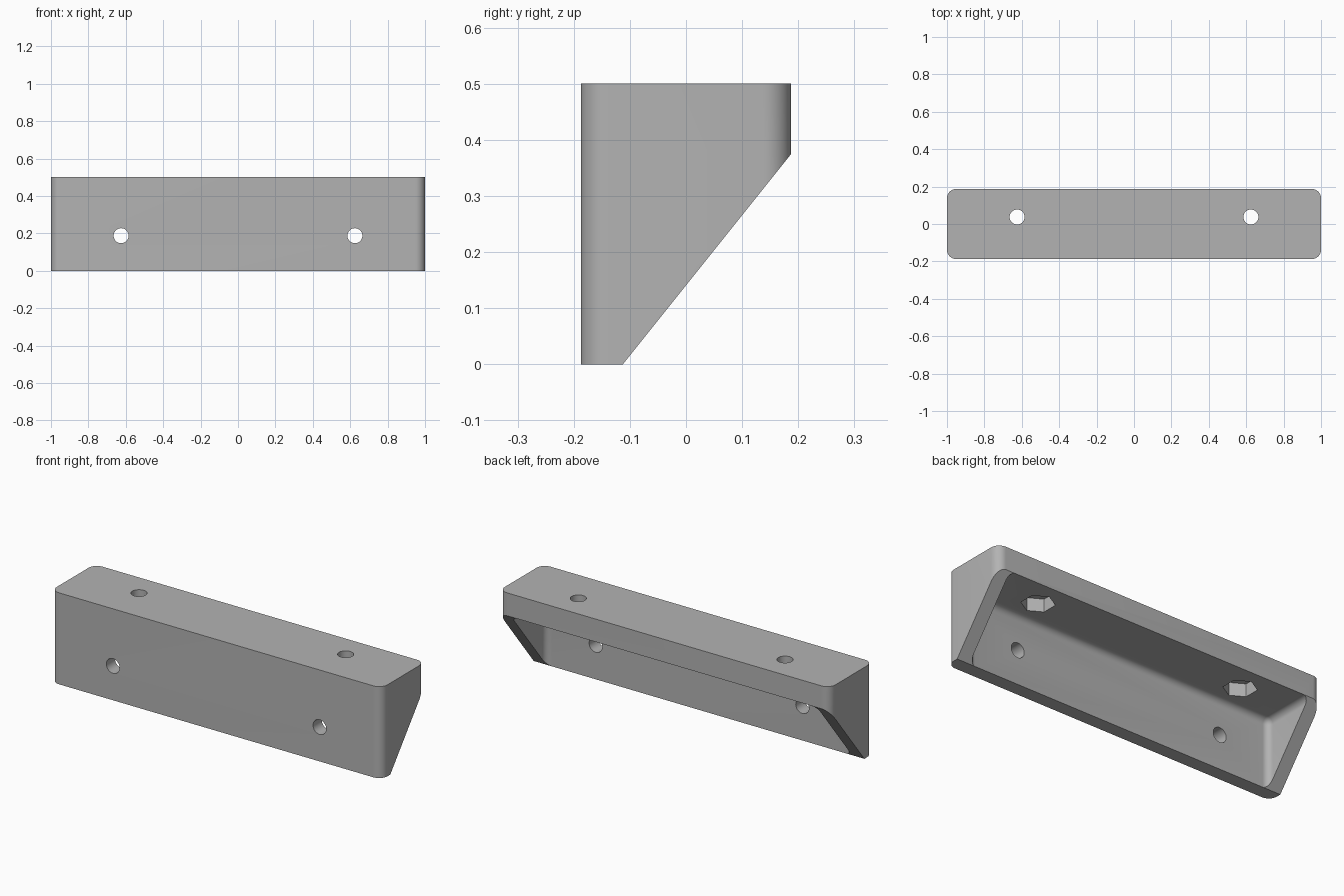
import bpy, bmesh, math
from mathutils import Matrix, Vector

old = bpy.data.objects.get("Cube")
if old:
    bpy.data.objects.remove(old, do_unlink=True)

WIDTH, DEPTH, HEIGHT = 2.0, 0.375, 0.5
WALL = 0.075
CEILING = 0.375          # underside of the top plate
HOLE_X, HOLE_R = 0.625, 0.04
FRONT, BACK = -DEPTH / 2, DEPTH / 2

grey = bpy.data.materials.new("plain_grey")
grey.use_nodes = True
grey.diffuse_color = (0.45, 0.45, 0.45, 1)
grey.node_tree.nodes["Principled BSDF"].inputs["Base Color"].default_value = grey.diffuse_color


def box(bm, low, high):
    low, high = Vector(low), Vector(high)
    size = Matrix.Diagonal((*(high - low), 1))
    bmesh.ops.create_cube(bm, size=1, matrix=Matrix.Translation((low + high) / 2) @ size)


def round_edges(bm, edges, radius, segments=10):
    bmesh.ops.bevel(bm, geom=edges, offset=radius, segments=segments, profile=0.5,
                    affect='EDGES', clamp_overlap=True)


def make_object(name, bm):
    bmesh.ops.recalc_face_normals(bm, faces=bm.faces)
    mesh = bpy.data.meshes.new(name)
    bm.to_mesh(mesh)
    bm.free()
    mesh.materials.append(grey)
    obj = bpy.data.objects.new(name, mesh)
    bpy.context.collection.objects.link(obj)
    return obj


def prism_cutter(name, sides, radius, length, matrix):
    bm = bmesh.new()
    bmesh.ops.create_cone(bm, cap_ends=True, segments=sides, radius1=radius,
                          radius2=radius, depth=length, matrix=matrix)
    return make_object(name, bm)


# Body: block with rounded upright corners and a sloping underside
bm = bmesh.new()
box(bm, (-WIDTH / 2, FRONT, 0), (WIDTH / 2, BACK, HEIGHT))
upright = [e for e in bm.edges if abs(e.verts[0].co.z - e.verts[1].co.z) > 0.1]
round_edges(bm, upright, 0.05)
slope_normal = Vector((0, CEILING, -(DEPTH - WALL)))
cut = bmesh.ops.bisect_plane(bm, geom=bm.verts[:] + bm.edges[:] + bm.faces[:],
                             plane_co=(0, BACK, CEILING), plane_no=slope_normal,
                             clear_outer=True)
rim = [e for e in cut["geom_cut"] if isinstance(e, bmesh.types.BMEdge)]
bmesh.ops.edgeloop_fill(bm, edges=[e for e in rim if e.is_boundary])
bracket = make_object("bracket", bm)

# Hollow: soft-cornered space behind the front wall, open at the slope
bm = bmesh.new()
box(bm, (WALL - WIDTH / 2, FRONT + WALL, -0.3), (WIDTH / 2 - WALL, BACK + 0.3, CEILING))
round_edges(bm, bm.edges[:], 0.035, 8)
cutters = [make_object("hollow_cutter", bm)]

# Screw holes through the front and top, with nut pockets under the top
turn = Matrix.Rotation(math.pi / 2, 4, 'X')
for side in (-1, 1):
    x = side * HOLE_X
    front_spot = Matrix.Translation((x, FRONT, 0.1875)) @ turn
    top_spot = Matrix.Translation((x, 0.0375, HEIGHT))
    pocket_spot = Matrix.Translation((x, 0.0375, CEILING))
    cutters += [
        prism_cutter("front_hole_cutter", 40, HOLE_R, 0.3, front_spot),
        prism_cutter("top_hole_cutter", 40, HOLE_R, 0.4, top_spot),
        prism_cutter("nut_pocket_cutter", 6, 0.083, 0.14, pocket_spot),
    ]

for cutter in cutters:
    cutter.hide_render = True
    mod = bracket.modifiers.new(cutter.name, 'BOOLEAN')
    mod.operation = 'DIFFERENCE'
    mod.solver = 'EXACT'
    mod.object = cutter

# Apply the cuts, remove the cutters and smooth the rounded parts
bpy.ops.object.select_all(action='DESELECT')
bracket.select_set(True)
bpy.context.view_layer.objects.active = bracket
for mod in list(bracket.modifiers):
    bpy.ops.object.modifier_apply(modifier=mod.name)
for cutter in cutters:
    bpy.data.objects.remove(cutter, do_unlink=True)
bpy.ops.object.shade_smooth_by_angle(angle=math.radians(30))
